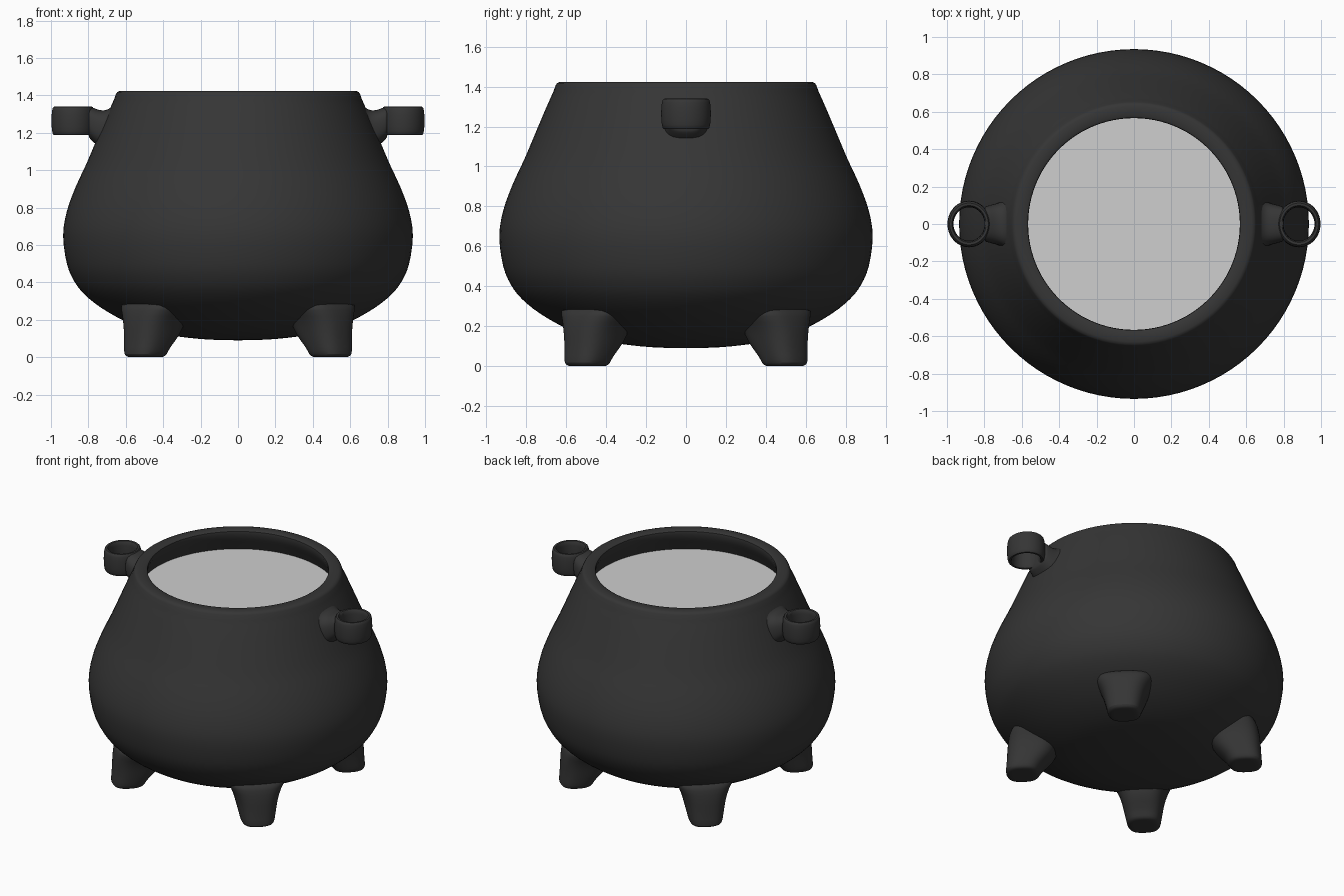
import bpy, bmesh, math
from mathutils import Matrix, Vector

if "Cube" in bpy.data.objects:
    bpy.data.objects.remove(bpy.data.objects["Cube"])


def material(name, rgb):
    m = bpy.data.materials.new(name)
    m.diffuse_color = (*rgb, 1)
    m.use_nodes = True
    m.node_tree.nodes["Principled BSDF"].inputs["Base Color"].default_value = m.diffuse_color
    return m


IRON = material("dark iron", (0.036, 0.036, 0.036))
BREW = material("pale grey liquid", (0.62, 0.62, 0.62))


def finish(bm, name, mat, subsurf=0):
    bmesh.ops.recalc_face_normals(bm, faces=bm.faces)
    me = bpy.data.meshes.new(name)
    bm.to_mesh(me)
    bm.free()
    ob = bpy.data.objects.new(name, me)
    bpy.context.collection.objects.link(ob)
    me.materials.append(mat)
    if subsurf:
        ob.modifiers.new("smooth", 'SUBSURF').levels = subsurf
        ob.modifiers["smooth"].render_levels = subsurf
    for p in me.polygons:
        p.use_smooth = True
    bpy.ops.object.select_all(action='DESELECT')
    bpy.context.view_layer.objects.active = ob
    ob.select_set(True)
    bpy.ops.object.shade_smooth_by_angle(angle=math.radians(45))
    return ob


def curve_through(pts, steps=3):
    """Catmull-Rom smoothing of a 2D profile."""
    p = [Vector(q) for q in pts]
    p = [p[0] * 2 - p[1]] + p + [p[-1] * 2 - p[-2]]
    out = []
    for i in range(1, len(p) - 2):
        a, b, c, d = p[i - 1:i + 3]
        for s in range(steps):
            t = s / steps
            out.append(0.5 * (2 * b + (c - a) * t + (2 * a - 5 * b + 4 * c - d) * t**2
                              + (3 * b - a - 3 * c + d) * t**3))
    return out + [p[-2]]


def loft(rings, caps=True, closed=False):
    """Bridge rings of points, closing the ends with caps or joining them."""
    bm = bmesh.new()
    vs = [[bm.verts.new(q) for q in r] for r in rings]
    n = len(vs[0])
    pairs = list(zip(vs, vs[1:])) + ([(vs[-1], vs[0])] if closed else [])
    for a, b in pairs:
        for i in range(n):
            j = (i + 1) % n
            bm.faces.new((a[i], a[j], b[j], b[i]))
    if caps:
        bm.faces.new(vs[0])
        bm.faces.new(vs[-1])
    return bm


def circle(r, z, n, cx=0.0, sy=1.0):
    return [(cx + r * math.cos(2 * math.pi * i / n),
             sy * r * math.sin(2 * math.pi * i / n), z) for i in range(n)]


def rounded(a, b, n=24, e=0.75):
    """Rounded-square outline with half sizes a and b."""
    pw = lambda v: math.copysign(abs(v)**e, v)
    return [(a * pw(math.cos(2 * math.pi * i / n)),
             b * pw(math.sin(2 * math.pi * i / n))) for i in range(n)]


# Pot body: outer wall, flat rim, inner wall
outer = curve_through([(0.004, 0.09), (0.17, 0.095), (0.33, 0.112), (0.46, 0.138), (0.6, 0.19),
                       (0.73, 0.263), (0.82, 0.335), (0.875, 0.405), (0.915, 0.5),
                       (0.935, 0.65), (0.915, 0.78), (0.868, 0.91), (0.81, 1.035),
                       (0.757, 1.16), (0.702, 1.29), (0.664, 1.375)])
rim = [Vector(q) for q in [(0.652, 1.408), (0.645, 1.418), (0.63, 1.424), (0.578, 1.424),
                           (0.568, 1.418), (0.566, 1.40)]]
inner = curve_through([(0.58, 1.36), (0.62, 1.27), (0.72, 1.03), (0.85, 0.65),
                       (0.76, 0.39), (0.45, 0.22), (0.004, 0.17)])
finish(loft([circle(r, z, 96) for r, z in outer + rim + inner]), "pot_body", IRON)

# Liquid surface
bm = bmesh.new()
bm.faces.new([bm.verts.new(q) for q in circle(0.622, 1.275, 96)])
finish(bm, "liquid", BREW)

# Four feet: height, radial centre, radial half size, tangential half size
FOOT = [(0.0, 0.70, 0.06, 0.06), (0.0, 0.70, 0.09, 0.09), (0.014, 0.70, 0.107, 0.105),
        (0.05, 0.69, 0.112, 0.112), (0.12, 0.648, 0.15, 0.128), (0.19, 0.635, 0.16, 0.145),
        (0.25, 0.625, 0.16, 0.175), (0.31, 0.60, 0.17, 0.22)]
for name, deg in (("back_right", 45), ("back_left", 135), ("front_left", 225), ("front_right", 315)):
    rot = Matrix.Rotation(math.radians(deg), 4, 'Z')
    rings = [[rot @ Vector((c + u, v, z)) for u, v in rounded(a, b)] for z, c, a, b in FOOT]
    finish(loft(rings), name + "_foot", IRON, 1)

# Two handles: an upright-holed ring on a flared stem
RING = [(0.083, 1.20), (0.09, 1.188), (0.105, 1.186), (0.113, 1.20), (0.117, 1.265),
        (0.113, 1.328), (0.105, 1.341), (0.09, 1.339), (0.083, 1.328)]
STEM = [(0.62, 1.06, 1.40, 0.19), (0.655, 1.08, 1.365, 0.165), (0.68, 1.09, 1.333, 0.135),
        (0.71, 1.105, 1.318, 0.118), (0.745, 1.125, 1.322, 0.108), (0.775, 1.15, 1.335, 0.1),
        (0.795, 1.172, 1.339, 0.095), (0.80, 1.18, 1.337, 0.09)]
for side, s in (("right", 1), ("left", -1)):
    rings = [circle(r, z, 40, 0.882 * s, 1.08) for r, z in RING]
    finish(loft(rings, caps=False, closed=True), side + "_handle_ring", IRON, 1)
    rings = [[(x * s, u, (lo + hi) / 2 + v) for u, v in rounded(w, (hi - lo) / 2)]
             for x, lo, hi, w in STEM]
    finish(loft(rings), side + "_handle_stem", IRON, 1)
